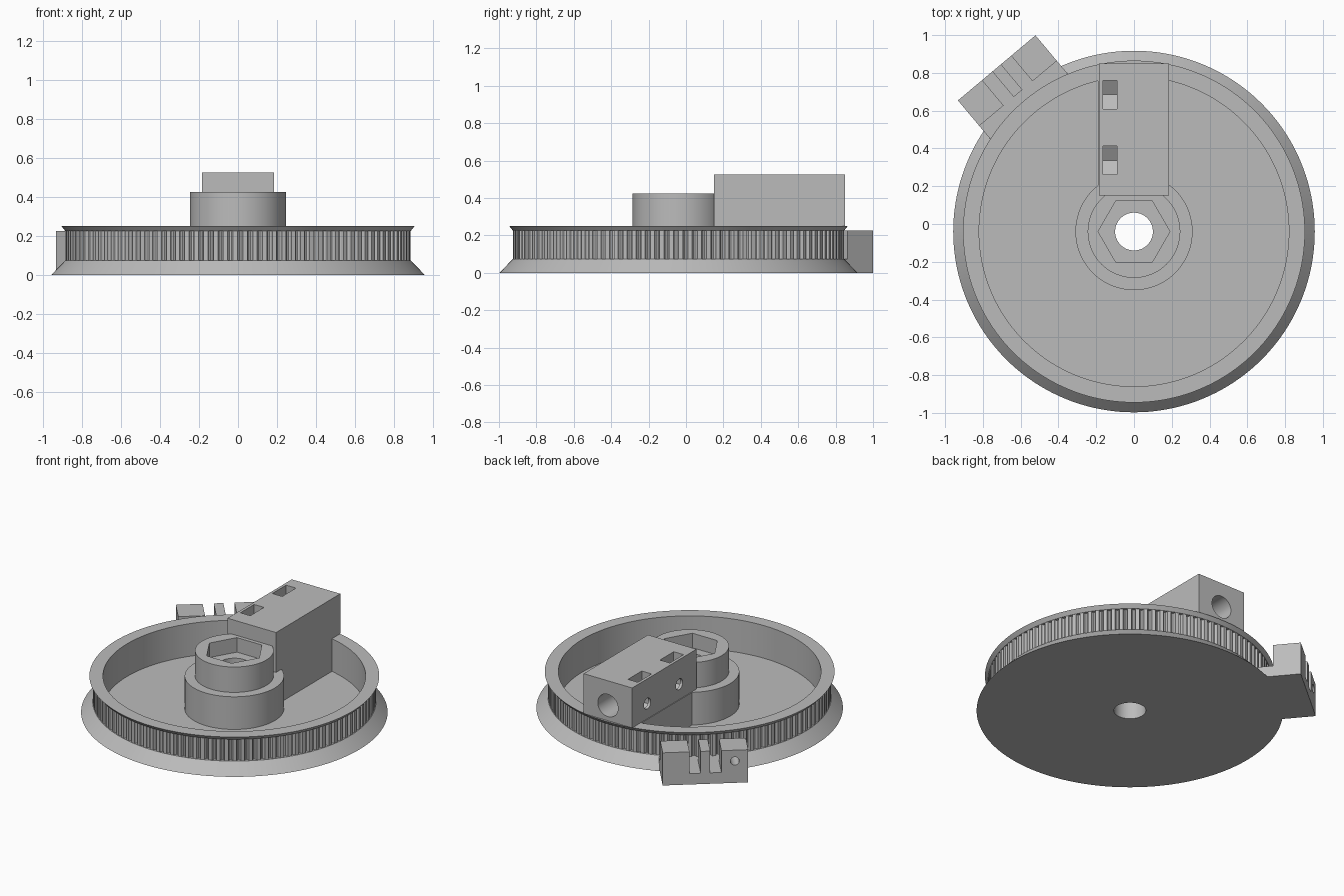
import bpy, bmesh, math
from mathutils import Matrix, Vector

if "Cube" in bpy.data.objects:
    bpy.data.objects.remove(bpy.data.objects["Cube"])

CY = -0.04        # wheel axis sits slightly forward of the origin
TEETH = 110

grey = bpy.data.materials.new("plain grey")
grey.use_nodes = True
colour = (0.5, 0.5, 0.5, 1)
grey.diffuse_color = colour
grey.node_tree.nodes["Principled BSDF"].inputs["Base Color"].default_value = colour


def finish(name, bm):
    bmesh.ops.recalc_face_normals(bm, faces=bm.faces)
    mesh = bpy.data.meshes.new(name)
    bm.to_mesh(mesh)
    bm.free()
    mesh.materials.append(grey)
    ob = bpy.data.objects.new(name, mesh)
    bpy.context.collection.objects.link(ob)
    return ob


def prism(name, points, bottom, top, matrix=Matrix()):
    """Extrude a flat outline from bottom to top along local z."""
    bm = bmesh.new()
    face = bm.faces.new([bm.verts.new((x, y, bottom)) for x, y in points])
    new = bmesh.ops.extrude_face_region(bm, geom=[face])["geom"]
    bmesh.ops.translate(bm, vec=(0, 0, top - bottom),
                        verts=[v for v in new if isinstance(v, bmesh.types.BMVert)])
    bm.transform(matrix)
    return finish(name, bm)


def box(name, x0, x1, y0, y1, z0, z1, matrix=Matrix()):
    return prism(name, [(x0, y0), (x1, y0), (x1, y1), (x0, y1)], z0, z1, matrix)


def circle(radius, sides):
    return [(radius * math.cos(a), radius * math.sin(a))
            for a in (2 * math.pi * i / sides for i in range(sides))]


def rod(name, start, end, radius, sides=48):
    start, end = Vector(start), Vector(end)
    turn = (end - start).to_track_quat('Z', 'Y').to_matrix().to_4x4()
    return prism(name, circle(radius, sides), 0, (end - start).length,
                 Matrix.Translation(start) @ turn)


def cut(ob, cutter):
    cutter.hide_render = True
    mod = ob.modifiers.new("cut", 'BOOLEAN')
    mod.operation, mod.solver, mod.object = 'DIFFERENCE', 'EXACT', cutter
    bpy.context.view_layer.objects.active = ob
    bpy.ops.object.modifier_apply(modifier=mod.name)
    bpy.data.objects.remove(cutter)


def smooth(ob):
    bpy.ops.object.select_all(action='DESELECT')
    ob.select_set(True)
    bpy.context.view_layer.objects.active = ob
    bpy.ops.object.shade_smooth_by_angle(angle=math.radians(30))


def lathe(name, profile, sides=160):
    bm = bmesh.new()
    rings = [[bm.verts.new((x, y + CY, z)) for x, y in circle(r, sides)] for r, z in profile]
    for a, b in zip(rings, rings[1:] + rings[:1]):
        for i in range(sides):
            j = (i + 1) % sides
            bm.faces.new((a[i], a[j], b[j], b[i]))
    return finish(name, bm)


# Dished wheel: lower cone flange, belt core, top lip, cavity, stepped hub, bore
wheel = lathe("wheel_body", [
    (0.1, 0), (0.957, 0), (0.885, 0.075), (0.86, 0.075), (0.86, 0.225),
    (0.885, 0.225), (0.905, 0.25), (0.82, 0.25), (0.82, 0.025), (0.31, 0.025),
    (0.31, 0.25), (0.245, 0.25), (0.245, 0.425), (0.1, 0.425)])
cut(wheel, prism("hex_cutter", circle(0.19, 6), 0.325, 0.6, Matrix.Translation((0, CY, 0))))
smooth(wheel)

# Belt teeth: flat lands with rounded valleys
tooth = [(0, 0.884), (0.45, 0.884), (0.52, 0.871), (0.64, 0.865), (0.81, 0.865), (0.93, 0.871)]
bm = bmesh.new()
loops = []
for z in (0.075, 0.225):
    loops.append([bm.verts.new((r * math.cos(a), r * math.sin(a) + CY, z))
                  for i in range(TEETH) for f, r in tooth
                  for a in [2 * math.pi * (i + f) / TEETH]])
count = len(loops[0])
for i in range(count):
    j = (i + 1) % count
    bm.faces.new((loops[0][i], loops[0][j], loops[1][j], loops[1][i]))
finish("belt_teeth", bm)

# Support wall between hub and rim
box("block_support", -0.19, 0.185, 0.15, 0.8, 0.02, 0.25)

# Clamp block with rod bore, screw holes and nut traps
block = box("clamp_block", -0.185, 0.185, 0.15, 0.85, 0.25, 0.525)
cut(block, rod("bore_cutter", (0, 0.22, 0.355), (0, 1, 0.355), 0.077))
swap = Matrix(((0, 0, 1, 0), (1, 0, 0, 0), (0, 1, 0, 0), (0, 0, 0, 1)))  # local z to world x
for y in (0.337, 0.685):
    cut(block, rod("screw_cutter", (-0.3, y, 0.355), (0, y, 0.355), 0.037, 32))
    trap = [(y - 0.075, 0.6), (y - 0.075, 0.312), (y, 0.268), (y + 0.075, 0.312), (y + 0.075, 0.6)]
    cut(block, prism("nut_cutter", trap, -0.165, -0.09, swap))
smooth(block)

# Belt anchor on the rim: local x is radial, local y is tangential
anchor = Matrix.Translation((0, CY, 0)) @ Matrix.Rotation(math.radians(130), 4, 'Z')
box("anchor_base", 0.86, 1.131, -0.268, 0.268, 0, 0.075, anchor)
box("anchor_fin", 0.955, 1.131, -0.03, 0.03, 0.07, 0.225, anchor)
for name, side in (("anchor_post_left", -1), ("anchor_post_right", 1)):
    y0, y1 = sorted((side * 0.1, side * 0.268))
    post = box(name, 0.955, 1.131, y0, y1, 0.07, 0.225, anchor)
    y = side * 0.184
    cut(post, rod("hole_cutter", anchor @ Vector((0.9, y, 0.15)),
                  anchor @ Vector((1.2, y, 0.15)), 0.028, 32))
    smooth(post)
